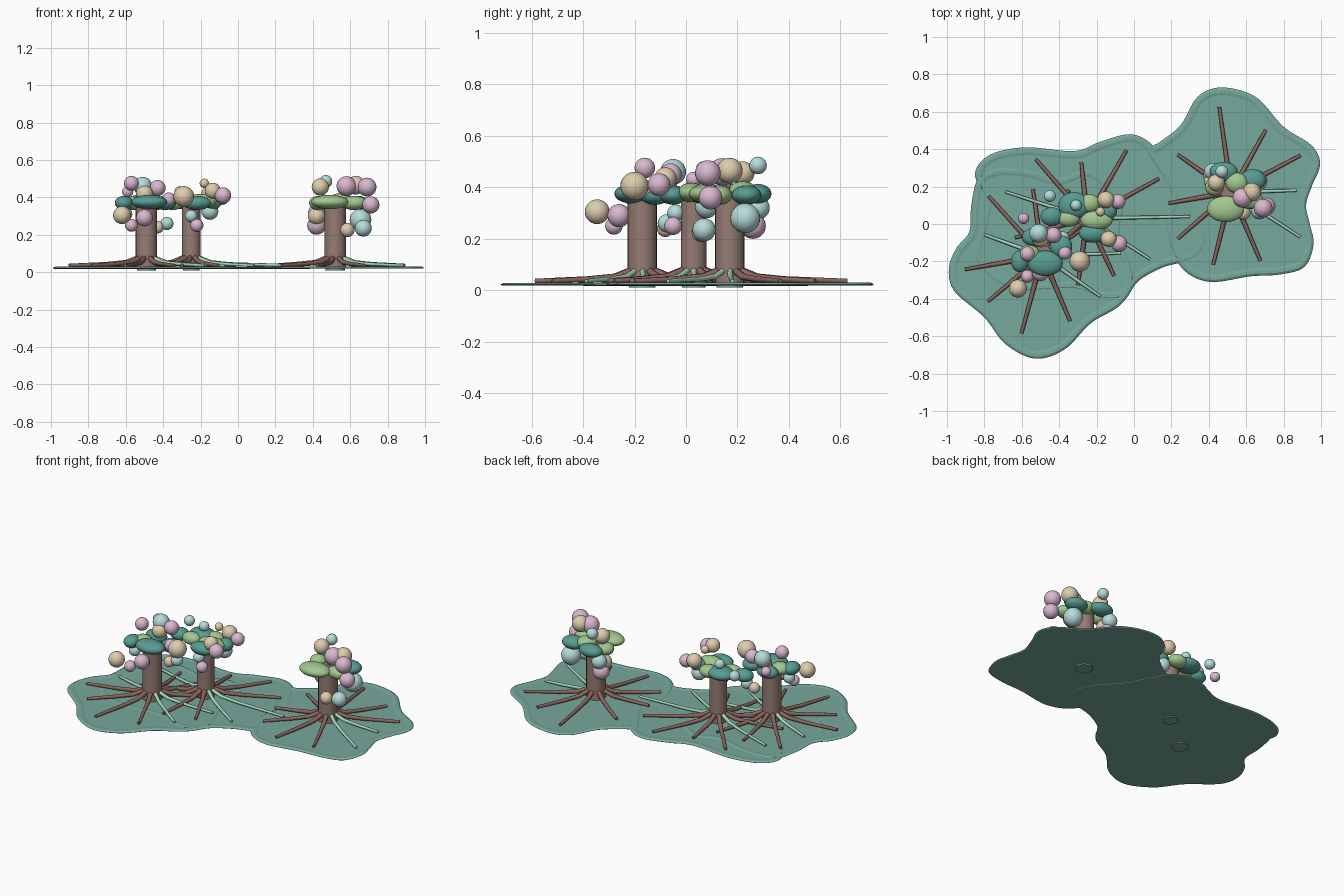
import bpy, bmesh, math
from mathutils import Vector

if "Cube" in bpy.data.objects:
    bpy.data.objects.remove(bpy.data.objects["Cube"])


def material(name, r, g, b):
    lin = [((c / 255 + 0.055) / 1.055) ** 2.4 for c in (r, g, b)]
    m = bpy.data.materials.new(name)
    m.diffuse_color = (*lin, 1)
    m.use_nodes = True
    m.node_tree.nodes["Principled BSDF"].inputs["Base Color"].default_value = m.diffuse_color
    return m


PAD = material("pad_green", 118, 168, 156)
BARK = material("bark_brown", 150, 124, 116)
ROOT = material("root_brown", 140, 102, 95)
MINT = material("root_mint", 165, 212, 188)
TEAL = material("leaf_teal", 88, 156, 146)
GREEN = material("leaf_green", 164, 200, 144)
PINK = material("ball_pink", 218, 184, 208)
TAN = material("ball_tan", 222, 205, 174)
CYAN = material("ball_cyan", 182, 220, 218)


def finish(bm, name, mat, smooth=True):
    bmesh.ops.recalc_face_normals(bm, faces=bm.faces)
    me = bpy.data.meshes.new(name)
    bm.to_mesh(me)
    bm.free()
    me.materials.append(mat)
    ob = bpy.data.objects.new(name, me)
    bpy.context.collection.objects.link(ob)
    if smooth:
        bpy.ops.object.select_all(action='DESELECT')
        ob.select_set(True)
        bpy.context.view_layer.objects.active = ob
        bpy.ops.object.shade_smooth_by_angle(angle=math.radians(40))
    return ob


def smooth_loop(pts, steps=7):
    # closed Catmull-Rom curve through the control points
    p = [Vector(q) for q in pts]
    n, out = len(p), []
    for i in range(n):
        a, b, c, d = p[i - 1], p[i], p[(i + 1) % n], p[(i + 2) % n]
        for s in range(steps):
            t = s / steps
            out.append(0.5 * (2 * b + (c - a) * t + (2 * a - 5 * b + 4 * c - d) * t * t
                              + (3 * b - a - 3 * c + d) * t ** 3))
    return out


def pad(name, pts, dz):
    loop = smooth_loop(pts)
    n = len(loop)
    area = sum(loop[i - 1].x * loop[i].y - loop[i].x * loop[i - 1].y for i in range(n))
    sign = 1 if area > 0 else -1
    bm = bmesh.new()
    rings = []
    # flat underside, then a slightly raised rim around the flat top
    for inset, z in ((0.006, 0.018), (0, 0.022), (0.012, 0.029), (0.028, 0.029), (0.042, 0.026)):
        ring = []
        for i in range(n):
            t = (loop[(i + 1) % n] - loop[i - 1]).normalized()
            q = loop[i] + Vector((-t.y, t.x)) * sign * inset
            ring.append(bm.verts.new((q.x, q.y, z + dz)))
        rings.append(ring)
    for a, b in zip(rings, rings[1:]):
        for i in range(n):
            j = (i + 1) % n
            bm.faces.new((a[i], a[j], b[j], b[i]))
    caps = [bm.faces.new(rings[0]), bm.faces.new(rings[-1])]
    bmesh.ops.recalc_face_normals(bm, faces=bm.faces)
    bmesh.ops.triangulate(bm, faces=caps)
    finish(bm, name, PAD, False)


def cylinder(name, x, y, r, z0, z1, mat):
    bm = bmesh.new()
    bmesh.ops.create_cone(bm, cap_ends=True, segments=24, radius1=r, radius2=r, depth=z1 - z0)
    bmesh.ops.translate(bm, verts=bm.verts, vec=(x, y, (z0 + z1) / 2))
    finish(bm, name, mat)


def ellipsoid(name, loc, size, mat):
    bm = bmesh.new()
    bmesh.ops.create_uvsphere(bm, u_segments=24, v_segments=14, radius=1)
    bmesh.ops.scale(bm, verts=bm.verts, vec=size)
    bmesh.ops.translate(bm, verts=bm.verts, vec=loc)
    finish(bm, name, mat)


def roots(name, x, y, spokes, r, mat):
    cu = bpy.data.curves.new(name, 'CURVE')
    cu.dimensions = '3D'
    cu.bevel_depth = r
    cu.bevel_resolution = 2
    cu.use_fill_caps = True
    cu.materials.append(mat)
    for deg, length in spokes:
        c, s = math.cos(math.radians(deg)), math.sin(math.radians(deg))
        path = ((0.03, 0.082, 1.3), (0.11, 0.052, 1.15), (0.22, 0.043, 1), (length, 0.036, 0.8))
        sp = cu.splines.new('POLY')
        sp.points.add(len(path) - 1)
        for p, (d, z, w) in zip(sp.points, path):
            p.co = (x + c * d, y + s * d, z, 1)
            p.radius = w
    ob = bpy.data.objects.new(name, cu)
    bpy.context.collection.objects.link(ob)


# wavy ground pads
pad("pad_left", [(-.99, -.24), (-.96, -.36), (-.80, -.50), (-.69, -.64), (-.53, -.72), (-.37, -.67),
                 (-.23, -.53), (-.07, -.43), (0, -.29), (-.07, -.05), (-.06, .13), (-.23, .29),
                 (-.40, .25), (-.56, .29), (-.72, .30), (-.83, .25), (-.87, .10), (-.88, -.04), (-.95, -.13)], 0)
pad("pad_middle", [(-.02, .48), (.09, .43), (.16, .32), (.23, .19), (.35, .05), (.39, -.07), (.33, -.18),
                   (.16, -.23), (.03, -.30), (-.05, -.39), (-.18, -.40), (-.32, -.35), (-.66, -.35),
                   (-.85, -.19), (-.82, 0), (-.80, .13), (-.85, .27), (-.77, .37), (-.58, .41),
                   (-.32, .39), (-.18, .44)], -.0008)
pad("pad_right", [(.47, .73), (.65, .68), (.80, .52), (.95, .42), (.995, .32), (.95, .20), (.92, .10),
                  (.94, 0), (.96, -.11), (.91, -.23), (.78, -.27), (.62, -.28), (.41, -.31), (.27, -.25),
                  (.19, -.11), (.17, .03), (.20, .16), (.14, .27), (.07, .39), (.14, .44), (.25, .53),
                  (.34, .68)], .0008)

# trunks with feet and roots: x, y, radius, brown spokes, mint spokes
TREES = {
    "left": (-.49, -.17, .057,
             [(255, .43), (293, .38), (220, .38), (190, .42), (132, .43), (98, .36), (68, .38), (34, .36)],
             [(160, .33), (325, .38), (2, .42)]),
    "middle": (-.25, .03, .05,
               [(131, .42), (96, .30), (60, .42), (29, .44), (195, .40), (222, .36), (262, .36), (295, .34)],
               [(162, .46), (1, .55), (327, .40)]),
    "right": (.52, .17, .057,
              [(98, .46), (61, .38), (28, .42), (293, .40), (256, .40), (221, .38), (190, .34), (145, .35)],
              [(1.6, .35), (327, .44)]),
}
for key, (x, y, r, brown, mint) in TREES.items():
    cylinder(f"{key}_trunk", x, y, r, .022, .37, BARK)
    cylinder(f"{key}_foot", x, y, r * .9, .01, .024, PAD)
    roots(f"{key}_brown_roots", x, y, brown, .0115, ROOT)
    roots(f"{key}_mint_roots", x, y, mint, .0095, MINT)

# flattened leaf clumps: x, y, z, half sizes in x and y
LEAVES = {
    TEAL: [(-.475, -.21, .375, .095, .068), (-.61, -.20, .37, .048, .058), (-.53, -.07, .375, .07, .05),
           (-.39, -.12, .37, .06, .06), (-.32, .10, .375, .085, .07), (-.22, -.05, .37, .075, .05),
           (-.44, .04, .37, .06, .05), (-.14, .07, .37, .05, .05), (.635, .235, .37, .07, .058),
           (.48, .28, .375, .075, .052)],
    GREEN: [(-.56, -.16, .37, .055, .05), (-.20, .02, .38, .085, .052), (-.35, .03, .37, .06, .045),
            (-.24, .11, .37, .06, .05), (.49, .08, .375, .10, .07), (.55, .22, .385, .06, .055),
            (.62, .13, .37, .07, .05), (.43, .20, .37, .05, .05)],
}
for mat, rows in LEAVES.items():
    for i, (x, y, z, a, b) in enumerate(rows):
        ellipsoid(f"{mat.name}_{i}", (x, y, z), (a, b, .038), mat)

# round balls: x, y, z, radius
BALLS = {
    PINK: [(.58, .14, .46, .053), (.69, .085, .455, .05), (.71, .095, .36, .046), (.42, .26, .25, .05),
           (-.08, -.105, .41, .044), (-.085, .12, .40, .04), (-.57, -.16, .475, .04), (-.59, .03, .43, .03),
           (-.43, -.06, .45, .043), (-.37, -.155, .39, .036), (-.57, -.28, .25, .034),
           (-.50, -.26, .29, .045), (-.22, -.05, .25, .035)],
    TAN: [(-.62, -.345, .305, .048), (-.29, -.20, .405, .055), (-.135, -.08, .435, .043),
          (-.15, .13, .42, .045), (-.18, .065, .475, .025), (-.43, -.08, .24, .033), (-.50, -.08, .42, .045),
          (.585, .06, .225, .038), (.42, .23, .30, .046), (.44, .22, .455, .046), (.63, .17, .465, .05)],
    CYAN: [(.47, .28, .485, .034), (.655, .23, .28, .058), (.67, .07, .235, .045), (.42, .28, .32, .045),
           (-.51, -.05, .46, .05), (-.45, .15, .41, .032), (-.31, .10, .43, .03), (-.38, -.075, .26, .035),
           (-.15, .08, .325, .045), (-.60, -.19, .31, .035), (-.25, -.04, .30, .033)],
}
for mat, rows in BALLS.items():
    for i, (x, y, z, r) in enumerate(rows):
        ellipsoid(f"{mat.name}_{i}", (x, y, z), (r, r, r), mat)
